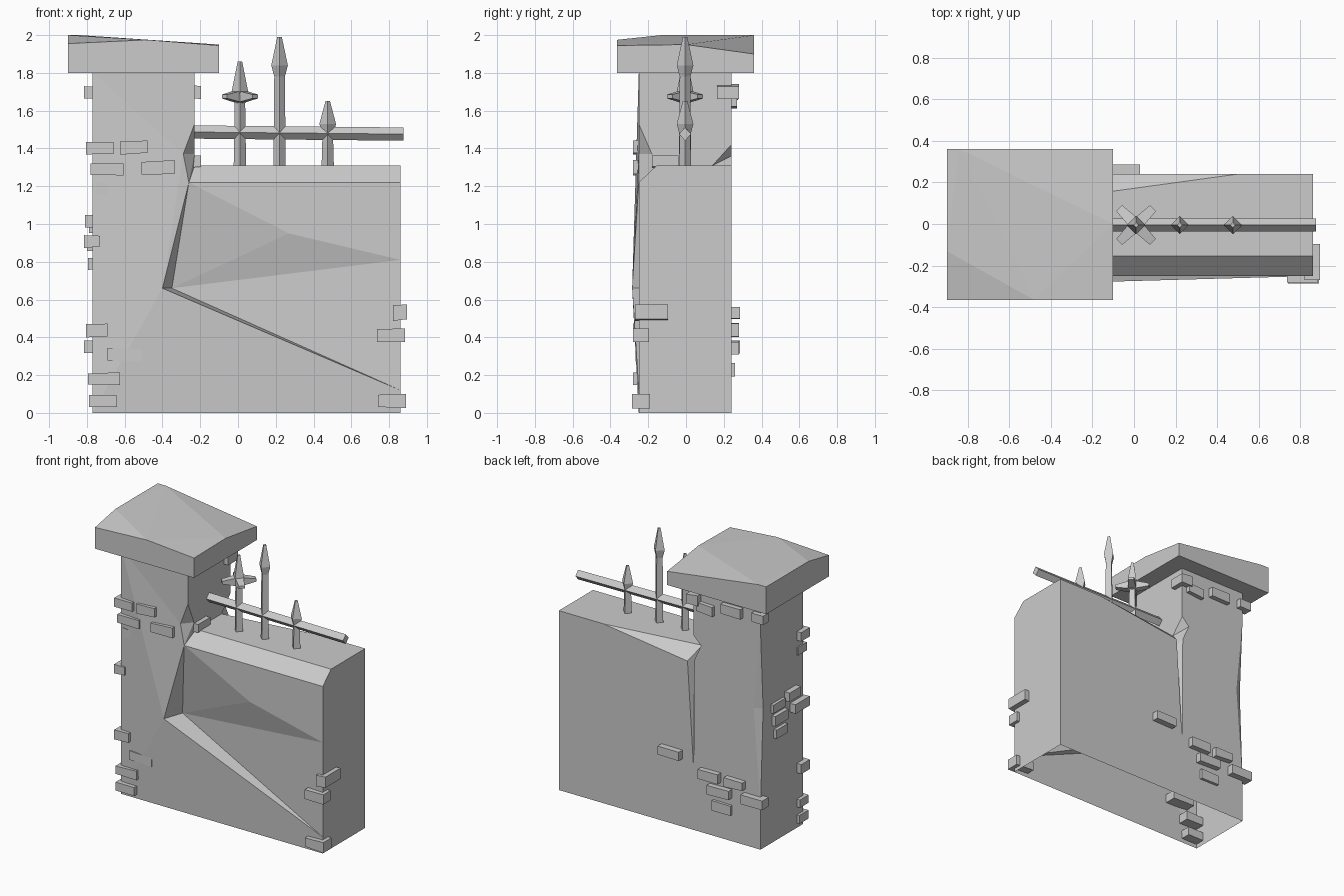
import bpy, bmesh, math, random
from mathutils import Vector

if "Cube" in bpy.data.objects:
    bpy.data.objects.remove(bpy.data.objects["Cube"])
random.seed(4)


def make(name, pts, faces):
    """Flat-faced mesh object from points and index faces."""
    bm = bmesh.new()
    vs = [bm.verts.new(p) for p in pts]
    for f in faces:
        bm.faces.new([vs[i] for i in f])
    bmesh.ops.recalc_face_normals(bm, faces=bm.faces)
    me = bpy.data.meshes.new(name)
    bm.to_mesh(me)
    bm.free()
    ob = bpy.data.objects.new(name, me)
    bpy.context.collection.objects.link(ob)
    return ob


def named(name, pts, faces):
    keys = list(pts)
    return make(name, list(pts.values()), [[keys.index(k) for k in f.split()] for f in faces])


def loft(name, rings):
    """Skin a list of four-cornered rings and cap both ends."""
    pts = [p for r in rings for p in r]
    n = len(rings)
    faces = [(4*k+i, 4*k+(i+1) % 4, 4*k+4+(i+1) % 4, 4*k+4+i) for k in range(n-1) for i in range(4)]
    return make(name, pts, faces + [(3, 2, 1, 0), tuple(range(4*n-4, 4*n))])


# Pillar and wall: one broken stone shell, open underneath
F, B, L, M, R = -.25, .24, -.77, -.23, .86
front = dict(
    p0=(L, F, 0), p1=(L, F, 1.8), p2=(M, F, 1.8), p3=(M, F, 1.53), p4=(-.29, F, 1.37),
    p5=(-.26, F, 1.22), p6=(-.40, -.285, .66), p7=(R, F, .12), p8=(R, F, 0),
    q6=(-.35, -.14, .66), m=(.27, F, .95), w1=(R, F, 1.22), w2=(R, F, .81),
    w3=(R, -.155, 1.31), t0=(M, -.155, 1.31), r=(M, -.18, 1.37))
back = dict(
    a1=(R, B, 0), b1=(R, B, 1.31), b2=(.5, B, 1.31), b3=(M, .14, 1.31), c=(-.18, B, 1.22),
    d=(M, B, 1.42), e=(-.29, B, 1.36), h=(-.235, B, 1.24), g=(-.21, .19, 1.2), k=(M, B, .44),
    kb=(M, B, 0), pt=(M, B, 1.8), l1=(L, B, 1.8), l2=(L, B, 1.6), l3=(-.715, B, 1.02),
    l4=(L, B, .3), l5=(L, .21, 1.02), a0=(L, B, 0))
named("pillar_and_wall", {**front, **back}, [
    "p0 p8 p7 p6", "p0 p6 p1", "p6 p4 p1", "p6 p5 p4", "p4 p3 p2 p1",          # front slab
    "p5 q6 m", "p5 m w1", "m w2 w1", "m q6 w2", "q6 p7 w2", "p6 p7 q6", "p6 q6 p5",  # broken panel
    "p5 w1 w3 t0", "p3 p4 r", "p4 p5 r", "r p5 t0",                            # bevel and chip
    "p8 a1 b1 w3 w1 w2 p7", "t0 w3 b1 b2 b3", "p2 p3 r t0 b3 d pt",
    "b2 b3 c", "b3 d e", "b3 e h", "b3 h g", "b3 g c", "h k g", "g k c",       # rear crack
    "a1 b1 b2 c k kb", "kb k h e d pt l1 l2 l3 l4 a0",
    "a0 l4 l5 l2 l1 p1 p0", "l2 l5 l3", "l4 l3 l5", "p1 p2 pt l1"])

# Cap stone with worn, sloping top
named("pillar_cap", dict(
    a=(-.9, -.365, 1.8), b=(-.1, -.365, 1.8), c=(-.1, .36, 1.8), d=(-.9, .36, 1.8),
    fl=(-.9, -.365, 1.955), fm=(-.48, -.365, 1.975), fr=(-.1, -.365, 1.945),
    rm=(-.1, 0, 1.95), br=(-.1, .36, 1.9), bl=(-.84, .36, 2), bc=(-.9, .36, 2), lm=(-.9, -.13, 2)),
    ["a d c b", "a b fr fm fl", "b c br rm fr", "c d bc bl br", "d a fl lm bc",
     "fl fm lm", "lm fm bl", "lm bl bc", "fm fr rm", "fm rm bl", "rm br bl"])


# Loose bricks poking out of the stone
count = 0
def brick(x0, x1, y0, y1, z0, z1):
    global count
    count += 1
    j = lambda: random.uniform(-.006, .006)
    ring = lambda x, a, b: [(x, y0, z0+a), (x, y1, z0+a), (x, y1, z1+b), (x, y0, z1+b)]
    loft(f"brick_{count:02d}", [ring(x0, j(), j()), ring(x1, j(), j())])


H = .033
# front of pillar: x range, z, how far out
for x0, x1, z, o in [(-.805, -.66, 1.405, .03), (-.625, -.48, 1.405, .03), (-.78, -.605, 1.29, .03),
                     (-.51, -.335, 1.3, .03), (-.75, -.69, 1.185, .008), (-.805, -.69, .435, .03),
                     (-.795, -.625, .18, .03), (-.79, -.64, .065, .035), (-.69, -.51, .305, .018)]:
    brick(x0, x1, F-o, F+.07, z-H, z+H)
# left side of pillar: y range, z, how far out
for y0, y1, z, o in [(-.02, .12, .98, .02), (-.17, -.04, 1.015, .04), (-.265, -.1, .91, .045),
                     (-.04, .11, .895, .03), (-.04, .09, .79, .025)]:
    brick(L-o, L+.04, y0, y1, z-H, z+H)
# back of pillar and wall
for x0, x1, z, o in [(-.14, .03, .53, .045), (-.45, -.29, .44, .04), (-.65, -.5, .44, .04),
                     (-.54, -.36, .345, .04), (-.54, -.39, .23, .02), (-.815, -.64, .345, .045),
                     (-.4, -.27, 1.65, .03), (-.63, -.47, 1.69, .035), (-.815, -.72, 1.7, .035)]:
    brick(x0, x1, B-.03, B+o, z-H, z+H)
# right side of pillar and outer end of wall
brick(-.29, -.195, .165, .28, 1.665, 1.735)
brick(-.29, -.195, -.18, -.04, 1.3, 1.365)
brick(.82, .895, -.27, -.095, .49, .575)
brick(.735, .885, -.28, -.195, .38, .45)
brick(.74, .89, -.285, -.19, .03, .1)

# Iron fence: diamond rail and spear-topped posts
Y = -.005
loft("fence_rail", [[(x, Y-.032, z), (x, Y, z-.035), (x, Y+.032, z), (x, Y, z+.035)]
                    for x, z in [(-.25, 1.487), (.875, 1.476)]])


def post(name, x, z_head, z_tip):
    rings = [(1.29, .033), (z_head-.06, .028), (z_head, .044), (z_tip, .012)]
    loft(name, [[(x+r, Y, z), (x, Y+r, z), (x-r, Y, z), (x, Y-r, z)] for z, r in rings])


post("fence_post_cross", .01, 1.7, 1.86)
post("fence_post_tall", .22, 1.84, 1.99)
post("fence_post_short", .475, 1.53, 1.65)

# Four tapering arms on the first post
for i in range(4):
    a = math.radians(45 + 90*i)
    u, v, c = Vector((math.cos(a), math.sin(a), 0)), Vector((-math.sin(a), math.cos(a), 0)), Vector((.01, Y, 1.675))
    up = Vector((0, 0, 1))
    loft(f"cross_arm_{i+1}", [[c+u*d+v*w*s+up*h*t for s, t in ((-1, -1), (1, -1), (1, 1), (-1, 1))]
                              for d, w, h in [(0, .03, .034), (.115, .02, .01)]])
